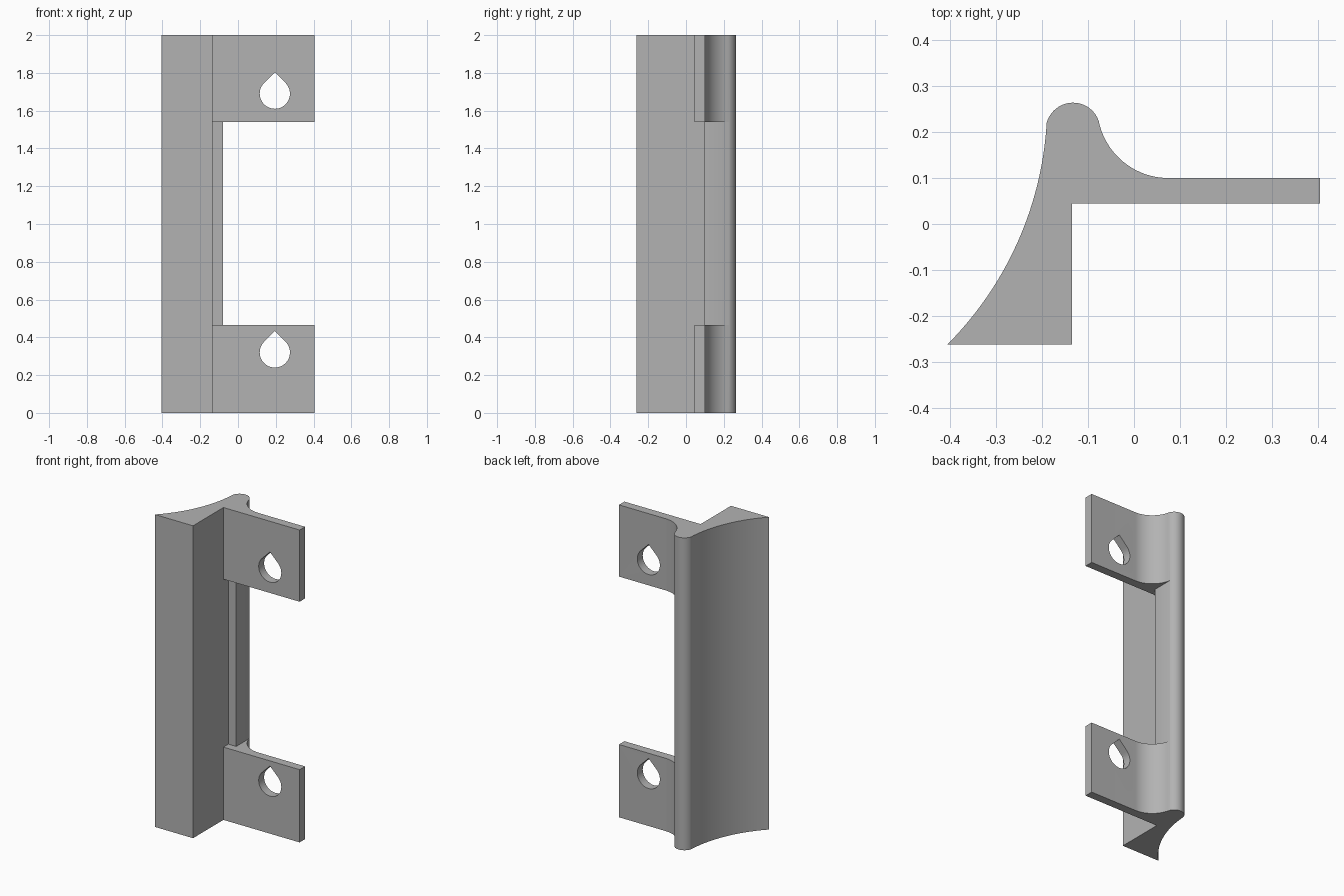
import bpy, bmesh, math
from mathutils import Vector, Matrix

if "Cube" in bpy.data.objects:
    bpy.data.objects.remove(bpy.data.objects["Cube"])

grey = bpy.data.materials.new("plain grey")
grey.diffuse_color = (0.45, 0.45, 0.45, 1)
grey.use_nodes = True
grey.node_tree.nodes["Principled BSDF"].inputs["Base Color"].default_value = grey.diffuse_color


def arc(a, b, c, n):
    """Points on the circle through a, b, c, running from a to c."""
    (ax, ay), (bx, by), (cx, cy) = a, b, c
    d = 2 * (ax * (by - cy) + bx * (cy - ay) + cx * (ay - by))
    sa, sb, sc = ax * ax + ay * ay, bx * bx + by * by, cx * cx + cy * cy
    ux = (sa * (by - cy) + sb * (cy - ay) + sc * (ay - by)) / d
    uy = (sa * (cx - bx) + sb * (ax - cx) + sc * (bx - ax)) / d
    r = math.hypot(ax - ux, ay - uy)
    t0 = math.atan2(ay - uy, ax - ux)
    sweep = math.atan2(cy - uy, cx - ux) - t0
    sweep = (sweep + math.pi) % (2 * math.pi) - math.pi
    return [(ux + r * math.cos(t0 + sweep * i / n),
             uy + r * math.sin(t0 + sweep * i / n)) for i in range(n + 1)]


def prism(name, points, low, high, matrix=Matrix()):
    """Extrude a flat outline from low to high along its own z."""
    bm = bmesh.new()
    face = bm.faces.new([bm.verts.new((x, y, low)) for x, y in points])
    top = bmesh.ops.extrude_face_region(bm, geom=[face])["geom"]
    bmesh.ops.translate(bm, vec=(0, 0, high - low),
                        verts=[v for v in top if isinstance(v, bmesh.types.BMVert)])
    bmesh.ops.recalc_face_normals(bm, faces=bm.faces)
    bm.transform(matrix)
    mesh = bpy.data.meshes.new(name)
    bm.to_mesh(mesh)
    bm.free()
    mesh.materials.append(grey)
    obj = bpy.data.objects.new(name, mesh)
    bpy.context.collection.objects.link(obj)
    return obj


def cut(body, cutter):
    mod = body.modifiers.new("cut", 'BOOLEAN')
    mod.operation, mod.solver, mod.object = 'DIFFERENCE', 'EXACT', cutter
    bpy.context.view_layer.objects.active = body
    bpy.ops.object.modifier_apply(modifier=mod.name)
    bpy.data.objects.remove(cutter)


# Bracket body: curved back, rounded ridge, fillet into the flat flange
profile = arc((-0.406, -0.262), (-0.237, 0.0), (-0.19, 0.22), 24)
profile += arc((-0.19, 0.22), (-0.133, 0.264), (-0.077, 0.225), 20)[1:]
profile += arc((-0.077, 0.225), (-0.023, 0.135), (0.075, 0.1), 20)[1:]
profile += [(0.405, 0.1), (0.405, 0.045), (-0.135, 0.045), (-0.135, -0.262)]
bracket = prism("bracket", profile, 0, 2)

# Stepped gap that splits the flange into two tabs
gap = [(-0.135, 0.0), (0.5, 0.0), (0.5, 0.4), (-0.079, 0.4),
       (-0.079, 0.095), (-0.135, 0.095)]
cut(bracket, prism("gap_cutter", gap, 0.466, 1.541))

# Teardrop screw hole in each tab
r = 0.08
drop = [(r * math.cos(t), r * math.sin(t))
        for t in (math.radians(135 + 270 * i / 36) for i in range(37))]
drop.append((0, r * math.sqrt(2)))
for z in (0.32, 1.69):
    place = Matrix.Translation((0.195, 0, z)) @ Matrix.Rotation(math.pi / 2, 4, 'X')
    cut(bracket, prism("hole_cutter", drop, -0.2, 0.0, place))

# Smooth the curved walls, keep the corners sharp
bracket.select_set(True)
bpy.context.view_layer.objects.active = bracket
bpy.ops.object.shade_smooth_by_angle(angle=math.radians(25))
